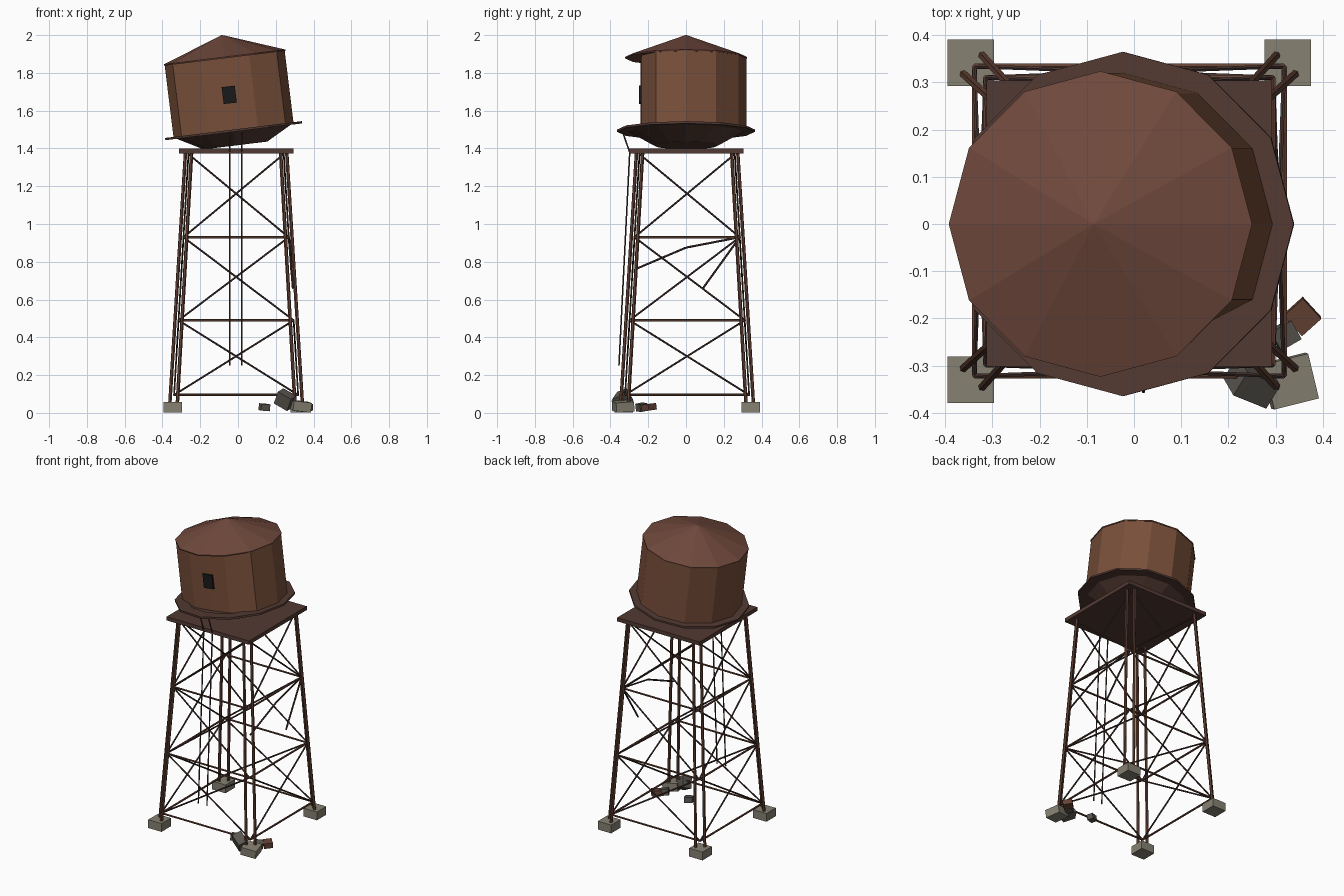
import bpy, bmesh
from math import cos, sin, radians, pi
from mathutils import Vector, Matrix, Euler

if "Cube" in bpy.data.objects:
    bpy.data.objects.remove(bpy.data.objects["Cube"])

CX, CY = -0.01, 0.006          # tower centre


def material(name, rgb):
    m = bpy.data.materials.new(name)
    m.diffuse_color = (*rgb, 1)
    m.use_nodes = True
    m.node_tree.nodes["Principled BSDF"].inputs["Base Color"].default_value = m.diffuse_color
    return m


TANK = material("rust_wall", (0.19, 0.078, 0.042))
ROOF = material("rust_roof", (0.16, 0.066, 0.045))
DARK = material("dark_rust", (0.085, 0.042, 0.032))
STEEL = material("leg_rust", (0.13, 0.055, 0.035))
ROD = material("rod_rust", (0.065, 0.036, 0.03))
CONCRETE = material("concrete", (0.24, 0.22, 0.17))
STONE = material("dark_concrete", (0.1, 0.09, 0.075))
BLACK = material("black", (0.01, 0.01, 0.01))


def finish(name, bm, mat, matrix=None):
    bmesh.ops.recalc_face_normals(bm, faces=bm.faces)
    me = bpy.data.meshes.new(name)
    bm.to_mesh(me)
    bm.free()
    me.materials.append(mat)
    ob = bpy.data.objects.new(name, me)
    bpy.context.collection.objects.link(ob)
    if matrix:
        ob.matrix_world = matrix
    return ob


def box(name, loc, size, mat, rot=(0, 0, 0), parent=None):
    bm = bmesh.new()
    bmesh.ops.create_cube(bm, size=1, matrix=Matrix.Diagonal((*size, 1)))
    mx = Matrix.Translation(loc) @ Euler([radians(a) for a in rot]).to_matrix().to_4x4()
    return finish(name, bm, mat, parent @ mx if parent else mx)


def rods(name, segments, radius, mat, sides=6):
    bm = bmesh.new()
    for a, b in segments:
        a, b = Vector(a), Vector(b)
        d = b - a
        mx = Matrix.Translation((a + b) / 2) @ d.to_track_quat('Z', 'Y').to_matrix().to_4x4()
        bmesh.ops.create_cone(bm, cap_ends=True, segments=sides, radius1=radius,
                              radius2=radius, depth=d.length, matrix=mx)
    return finish(name, bm, mat)


def loft(name, rings, mat, matrix, cap=True, closed=False):
    bm = bmesh.new()
    loops = [[bm.verts.new(p) for p in r] for r in rings]
    n = len(loops[0])
    pairs = list(zip(loops, loops[1:])) + ([(loops[-1], loops[0])] if closed else [])
    for a, b in pairs:
        for i in range(n):
            bm.faces.new((a[i], a[(i + 1) % n], b[(i + 1) % n], b[i]))
    if cap:
        bm.faces.new(loops[0])
        bm.faces.new(loops[-1])
    return finish(name, bm, mat, matrix)


def ring(r, z):
    return [(r * cos(i * pi / 6), r * sin(i * pi / 6), z) for i in range(12)]


def dented(r, z):
    pts = ring(r, z)
    pts[8], pts[9], pts[10] = (-0.13, -0.235, z), (0, -0.24, z), (0.13, -0.235, z)
    return pts


# Tilted tank: dented wall, conical roof, flange, bowl and hatch
TILT = Matrix.Translation((-0.024, 0, 1.5)) @ Matrix.Rotation(radians(-7), 4, 'Y')
loft("tank_wall", [dented(0.32, -0.01), dented(0.32, 0.384)], TANK, TILT)
loft("tank_roof", [ring(0.323, 0.38), ring(0.324, 0.387), ring(0.002, 0.504)], ROOF, TILT)
loft("tank_flange", [ring(0.29, -0.012), ring(0.365, -0.012), ring(0.365, 0.0),
                     ring(0.29, 0.0)], DARK, TILT, cap=False, closed=True)
loft("tank_bowl", [ring(0.17, -0.085), ring(0.315, -0.006)], DARK, TILT)
box("tank_hatch", (0, -0.24, 0.185), (0.07, 0.02, 0.09), BLACK, parent=TILT)

# Deck under the tank
box("deck", (CX, CY - 0.005, 1.387), (0.606, 0.606, 0.025), DARK)


def half(z):
    return 0.331 - 0.079 * (z - 0.05) / 1.325


def corner(k, z):
    sx, sy = ((-1, -1), (1, -1), (1, 1), (-1, 1))[k % 4]
    return Vector((CX + sx * half(z), CY + sy * half(z), z))


# Paired legs at each corner
legs = []
for k in range(4):
    c = corner(k, 1) - Vector((CX, CY, 1))
    t = Vector((-c.y, c.x, 0)).normalized()
    for s in (-1, 1):
        legs.append((corner(k, 0.04) + t * 0.028 * s, corner(k, 1.38) + t * 0.023 * s))
rods("tower_legs", legs, 0.0095, STEEL)

# Horizontal rings and cross braces; the right middle bay is broken
levels = [0.095, 0.49, 0.93, 1.37]
rods("ring_beams", [(corner(k, z), corner(k + 1, z)) for z in levels[:3] for k in range(4)],
     0.0065, STEEL)
braces = []
for i in range(3):
    for k in range(4):
        if (i, k) != (1, 1):
            lo, hi = levels[i], levels[i + 1]
            braces += [(corner(k, lo), corner(k + 1, hi)), (corner(k + 1, lo), corner(k, hi))]
rods("cross_braces", braces, 0.005, ROD)
top = corner(2, 0.93)
rods("bent_brace", [(top, (0.282, 0, 0.875)), ((0.282, 0, 0.875), (0.28, -0.27, 0.76))],
     0.0055, ROD)
rods("broken_brace", [(top, (0.29, 0.09, 0.66))], 0.0055, ROD)

# Ladder rails on the front, kinked over the deck edge
rails = []
for x in (-0.043, 0.02):
    pts = [(x, -0.355, 0.25), (x, -0.298, 1.38), (x, -0.335, 1.485)]
    rails += list(zip(pts, pts[1:]))
rods("ladder_rails", rails, 0.004, ROD)

# Footings, the front right one knocked askew
for name, sx, sy in (("front_left", -1, -1), ("back_left", -1, 1), ("back_right", 1, 1)):
    box(name + "_footing", (CX + sx * 0.336, CY + sy * 0.336, 0.03), (0.098, 0.098, 0.055),
        CONCRETE)
box("front_right_footing", (0.33, -0.333, 0.036), (0.098, 0.098, 0.052), CONCRETE, (4, 7, 14))

# Rubble
box("large_rubble", (0.25, -0.335, 0.07), (0.085, 0.06, 0.075), STONE, (20, 28, -22))
box("small_rubble", (0.14, -0.23, 0.03), (0.05, 0.04, 0.036), STONE, (5, 4, 20))
box("side_rubble", (0.32, -0.235, 0.03), (0.05, 0.045, 0.04), STONE, (10, 5, 30))
box("rusty_rubble", (0.357, -0.196, 0.03), (0.055, 0.058, 0.035), STEEL, (6, -5, 42))
